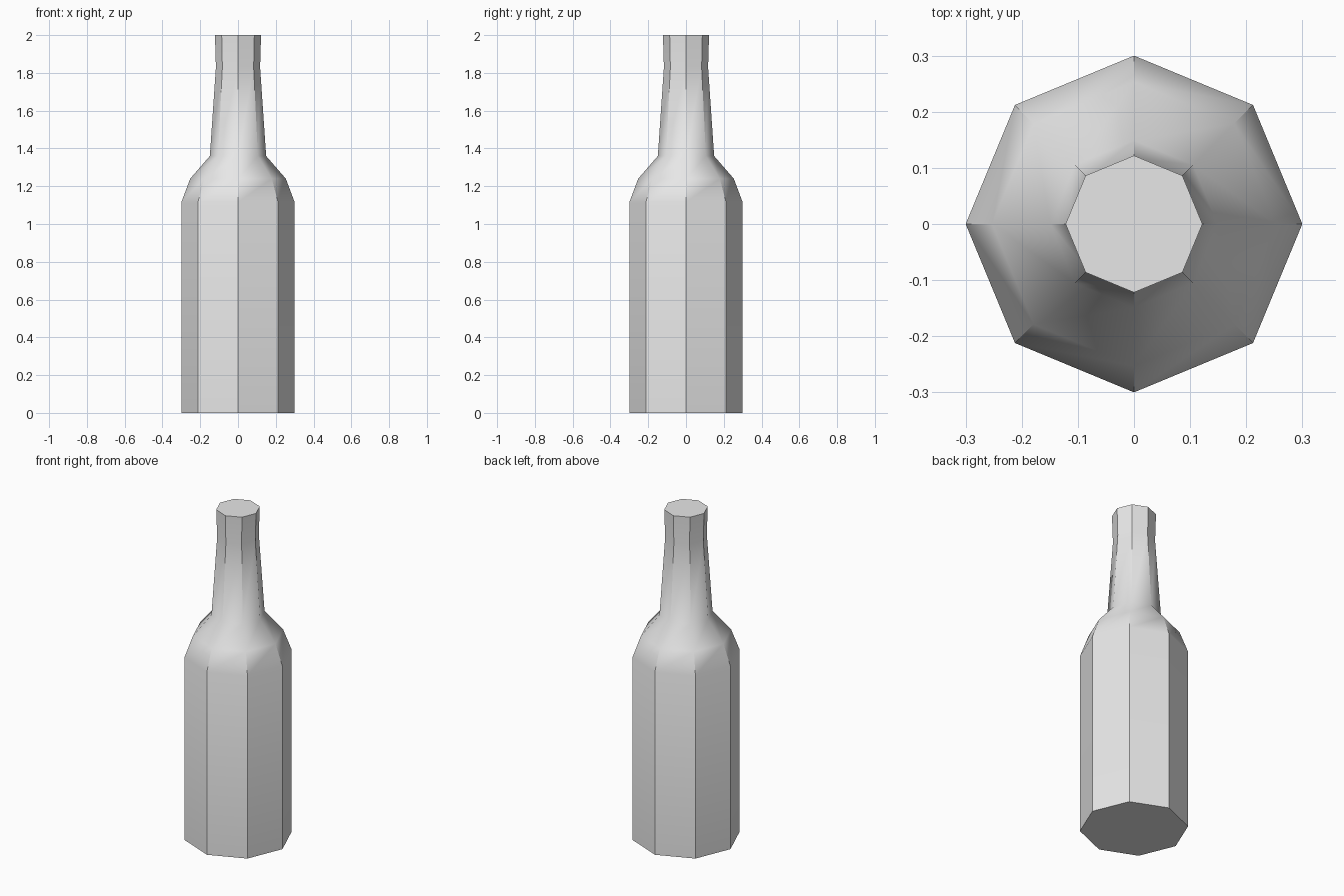
import bpy
import bmesh
import math

if "Cube" in bpy.data.objects:
    bpy.data.objects.remove(bpy.data.objects["Cube"])

SIDES = 8

# Bottle profile: (radius, height)
PROFILE = [(0.30, 0.0), (0.30, 1.115), (0.253, 1.24),
           (0.149, 1.36), (0.117, 1.83), (0.122, 2.0)]

glass = bpy.data.materials.new("light_grey")
glass.diffuse_color = (0.8, 0.8, 0.8, 1.0)
glass.use_nodes = True
glass.node_tree.nodes["Principled BSDF"].inputs["Base Color"].default_value = glass.diffuse_color

# Eight-sided lathe of the profile
bm = bmesh.new()
rings = []
for r, z in PROFILE:
    rings.append([bm.verts.new((r * math.cos(math.tau * i / SIDES),
                                r * math.sin(math.tau * i / SIDES), z))
                  for i in range(SIDES)])
for low, high in zip(rings, rings[1:]):
    for i in range(SIDES):
        j = (i + 1) % SIDES
        bm.faces.new((low[i], low[j], high[j], high[i]))

# Base and mouth caps
bm.faces.new(rings[0][::-1])
bm.faces.new(rings[-1])

mesh = bpy.data.meshes.new("bottle")
bm.to_mesh(mesh)
bm.free()
mesh.materials.append(glass)
bottle = bpy.data.objects.new("bottle", mesh)
bpy.context.collection.objects.link(bottle)

# Soft shoulder, crisp vertical edges
bpy.context.view_layer.objects.active = bottle
bottle.select_set(True)
bpy.ops.object.shade_smooth_by_angle(angle=math.radians(40))
